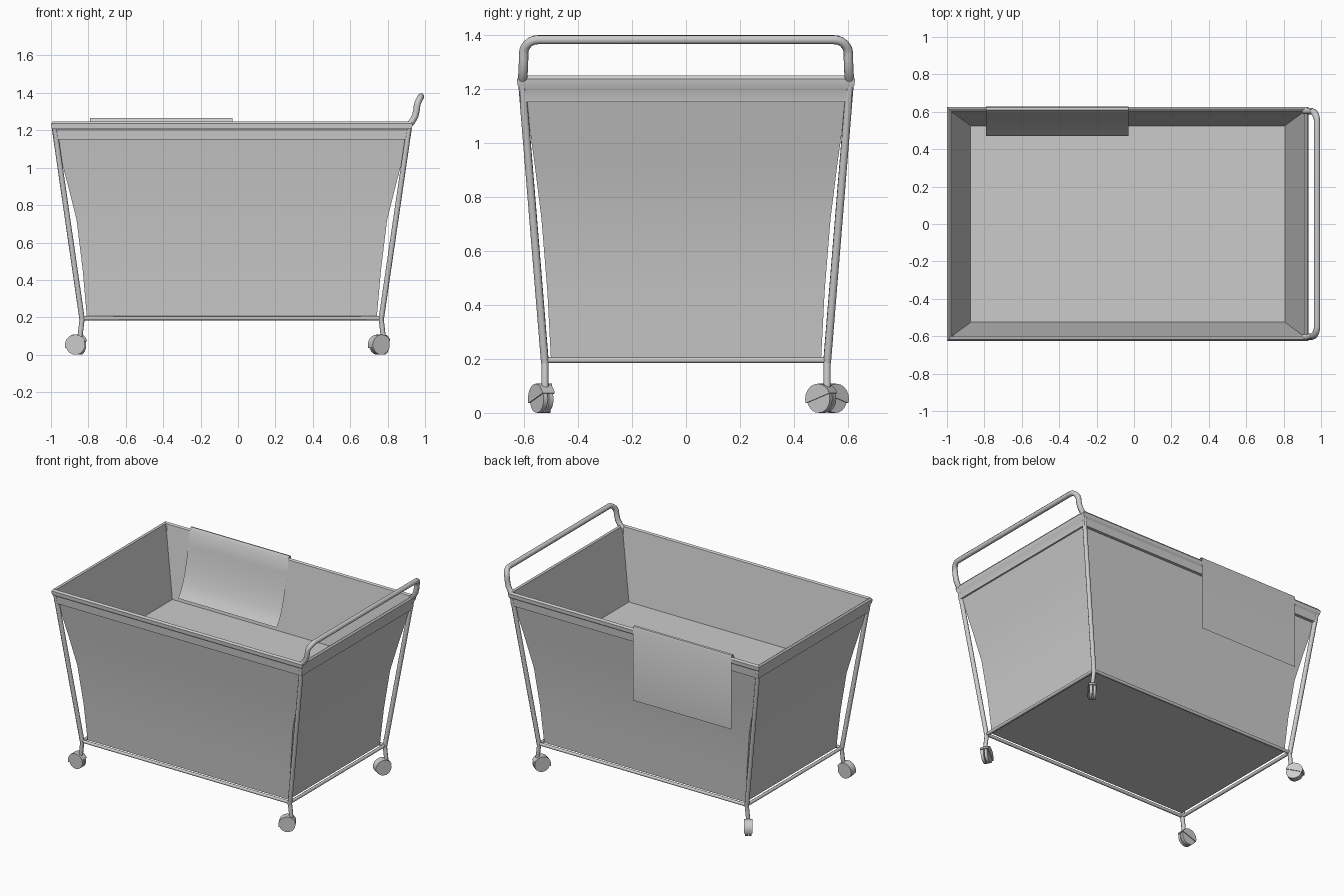
import bpy, bmesh, math
from mathutils import Vector, Matrix

if "Cube" in bpy.data.objects:
    bpy.data.objects.remove(bpy.data.objects["Cube"])

CX = -0.033  # centre of the basket along x


def finish(name, bm, angle=None):
    bmesh.ops.recalc_face_normals(bm, faces=bm.faces[:])
    me = bpy.data.meshes.new(name)
    bm.to_mesh(me)
    bm.free()
    ob = bpy.data.objects.new(name, me)
    bpy.context.collection.objects.link(ob)
    if angle:
        bpy.ops.object.select_all(action='DESELECT')
        bpy.context.view_layer.objects.active = ob
        ob.select_set(True)
        bpy.ops.object.shade_smooth_by_angle(angle=math.radians(angle))
    return ob


def tube(name, pts, r):
    cu = bpy.data.curves.new(name, 'CURVE')
    cu.dimensions = '3D'
    cu.bevel_depth = r
    cu.bevel_resolution = 2
    cu.use_fill_caps = True
    sp = cu.splines.new('POLY')
    sp.points.add(len(pts) - 1)
    for p, co in zip(sp.points, pts):
        p.co = (*co, 1)
    sp.use_smooth = True
    ob = bpy.data.objects.new(name, cu)
    bpy.context.collection.objects.link(ob)
    return ob


# fabric basket: rectangular rings (half x, half y, z), outside up, over the hem, inside down
rings = [(.775, .500, .20), (.797, .513, .45), (.830, .535, .72), (.880, .560, .92),
         (.941, .592, 1.15), (.952, .612, 1.15), (.957, .615, 1.20), (.964, .624, 1.213),
         (.966, .625, 1.235), (.957, .616, 1.248), (.946, .604, 1.240), (.840, .525, .77)]
bm = bmesh.new()
loops = []
for hx, hy, z in rings:
    loops.append([bm.verts.new((CX + sx * hx, sy * hy, z))
                  for sx, sy in ((-1, -1), (1, -1), (1, 1), (-1, 1))])
for a, b in zip(loops, loops[1:]):
    for i in range(4):
        j = (i + 1) % 4
        bm.faces.new((a[i], a[j], b[j], b[i]))
bm.faces.new(loops[0])
bm.faces.new(loops[-1])
finish("fabric_basket", bm, 30)

# cloth flap draped over the back rim, a single thin sheet
profile = [(.628, .75), (.628, 1.25), (.622, 1.263), (.610, 1.266), (.598, 1.25), (.582, 1.15),
           (.565, 1.06), (.545, .98), (.520, .905), (.495, .855), (.470, .82)]
bm = bmesh.new()
rows = [[bm.verts.new((x, y, z)) for x in (-.79, -.03)] for y, z in profile]
for a, b in zip(rows, rows[1:]):
    bm.faces.new((a[0], a[1], b[1], b[0]))
finish("cloth_flap", bm, 50)

# legs and bottom rails
XL, XR, YB, ZB = -.833, .765, .522, .195
for sx, xb, xt in ((-1, XL, -.983), (1, XR, .917)):
    for sy in (-1, 1):
        tube("leg", [(xt, sy * .607, 1.225), (xb, sy * YB, ZB - .01)], .015)
    tube("bottom_side_rail", [(xb, -YB, ZB), (xb, YB, ZB)], .011)
for sy in (-1, 1):
    tube("bottom_long_rail", [(XL, sy * YB, ZB), (XR, sy * YB, ZB)], .011)

# push handle: side profile rising and leaning outward, then rounded bend across
side = [(.908, .606, 1.225), (.930, .604, 1.245), (.947, .602, 1.275), (.955, .601, 1.31)]
bend = []
for i in range(7):
    t = math.radians(15 * i)
    bend.append((.957 + .022 * math.sin(t) ** 1.5, .548 + .053 * math.cos(t),
                 1.33 + .051 * math.sin(t)))
half = side + bend
tube("push_handle", half + [(x, -y, z) for x, y, z in reversed(half)], .0175)


def drum(bm, r, width, offset, mat, cut=False, segs=20):
    part = bmesh.new()
    bmesh.ops.create_cone(part, cap_ends=True, segments=segs, radius1=r, radius2=r, depth=width,
                          matrix=Matrix.Translation((0, offset, 0)) @ Matrix.Rotation(math.pi / 2, 4, 'X'))
    if cut:  # keep the upper half as a hood
        g = part.verts[:] + part.edges[:] + part.faces[:]
        res = bmesh.ops.bisect_plane(part, geom=g, plane_co=(0, 0, .004), plane_no=(.35, 0, 1),
                                     clear_inner=True)
        edges = [e for e in res['geom_cut'] if isinstance(e, bmesh.types.BMEdge)]
        bmesh.ops.contextual_create(part, geom=edges)
    part.transform(mat)
    tmp = bpy.data.meshes.new("tmp")
    part.to_mesh(tmp)
    part.free()
    bm.from_mesh(tmp)
    bpy.data.meshes.remove(tmp)


# swivel casters, each turned to its own angle: (leg x, side y, outward x, roll yaw)
for xb, sy, ox, yaw in ((XL, -1, -1, 180), (XR, -1, 1, 210), (XL, 1, -1, 125), (XR, 1, 1, 235)):
    top = Vector((xb, sy * YB, ZB))
    foot = Vector((xb - .012 * ox if ox > 0 else xb - .014, sy * YB, .095))
    foot.x = xb + .012 * ox
    tube("caster_stem", [top, foot], .0135)
    roll = Vector((math.cos(math.radians(yaw)), math.sin(math.radians(yaw)), 0))
    c = foot + roll * .024
    c.z = .051
    mat = Matrix.Translation(c) @ Matrix.Rotation(math.radians(yaw), 4, 'Z')
    bm = bmesh.new()
    drum(bm, .051, .018, -.012, mat)
    drum(bm, .051, .018, .012, mat)
    drum(bm, .057, .052, 0, mat, cut=True)
    finish("caster_wheel", bm, 30)
